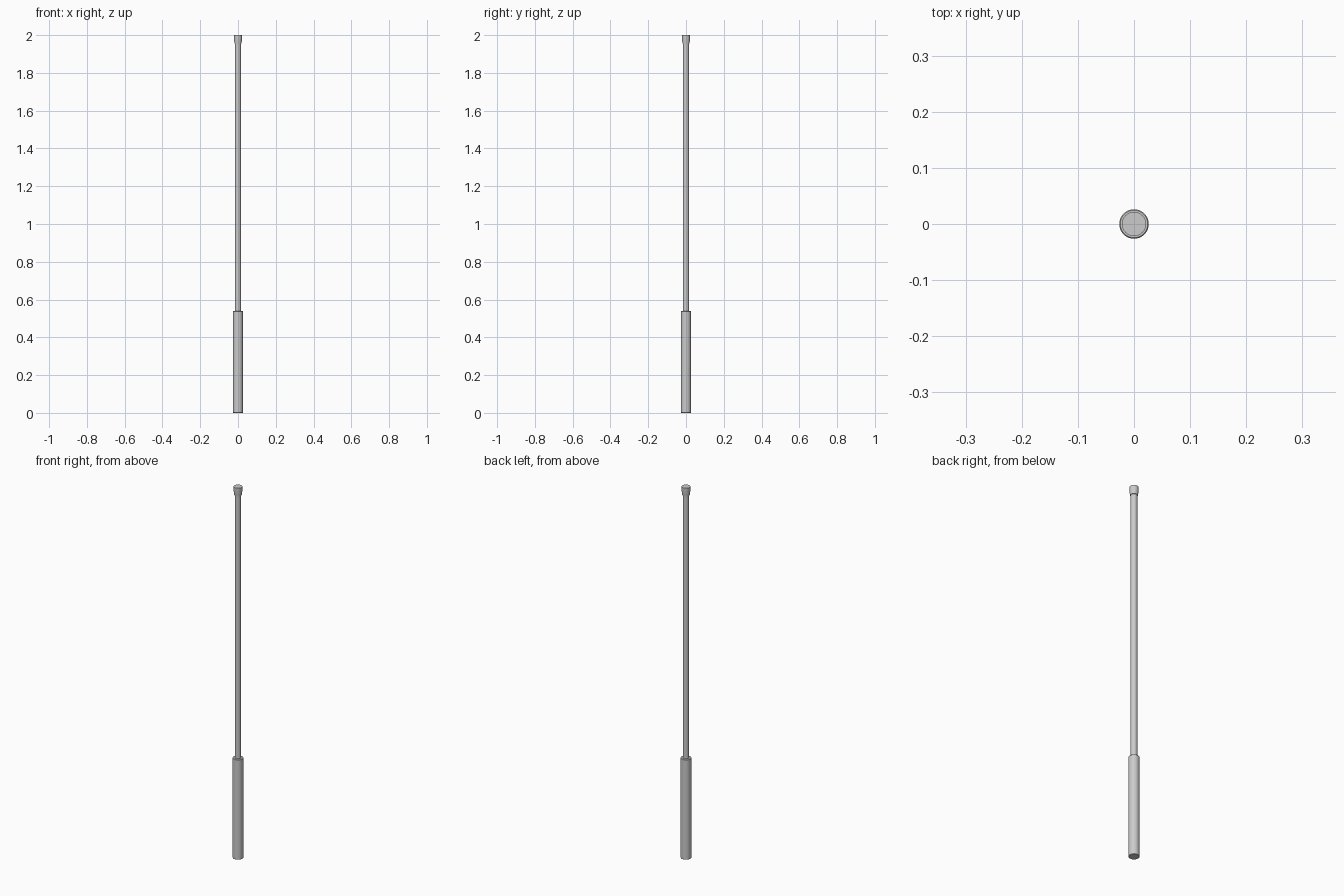
import bpy, bmesh, math

if "Cube" in bpy.data.objects:
    bpy.data.objects.remove(bpy.data.objects["Cube"])

SIDES = 32

def lathe(name, profile):
    """Closed solid of revolution from (radius, z) points, capped at both ends."""
    bm = bmesh.new()
    rings = []
    for r, z in profile:
        rings.append([bm.verts.new((r * math.cos(2 * math.pi * i / SIDES),
                                    r * math.sin(2 * math.pi * i / SIDES), z))
                      for i in range(SIDES)])
    for a, b in zip(rings, rings[1:]):
        for i in range(SIDES):
            j = (i + 1) % SIDES
            bm.faces.new((a[i], a[j], b[j], b[i]))
    bm.faces.new(rings[0][::-1])
    bm.faces.new(rings[-1])
    mesh = bpy.data.meshes.new(name)
    bm.to_mesh(mesh)
    bm.free()
    obj = bpy.data.objects.new(name, mesh)
    bpy.context.collection.objects.link(obj)
    bpy.ops.object.select_all(action='DESELECT')
    obj.select_set(True)
    bpy.context.view_layer.objects.active = obj
    bpy.ops.object.shade_smooth_by_angle(angle=math.radians(30))
    return obj

# Thick grip with slightly eased ends
lathe("handle", [(0.0245, 0), (0.0263, 0.002), (0.0263, 0.538), (0.0245, 0.54)])

# Slim shaft
lathe("shaft", [(0.0158, 0.53), (0.0158, 1.965)])

# Slightly flared end cap
lathe("tip", [(0.0185, 1.955), (0.0212, 1.975), (0.0215, 2.0)])
